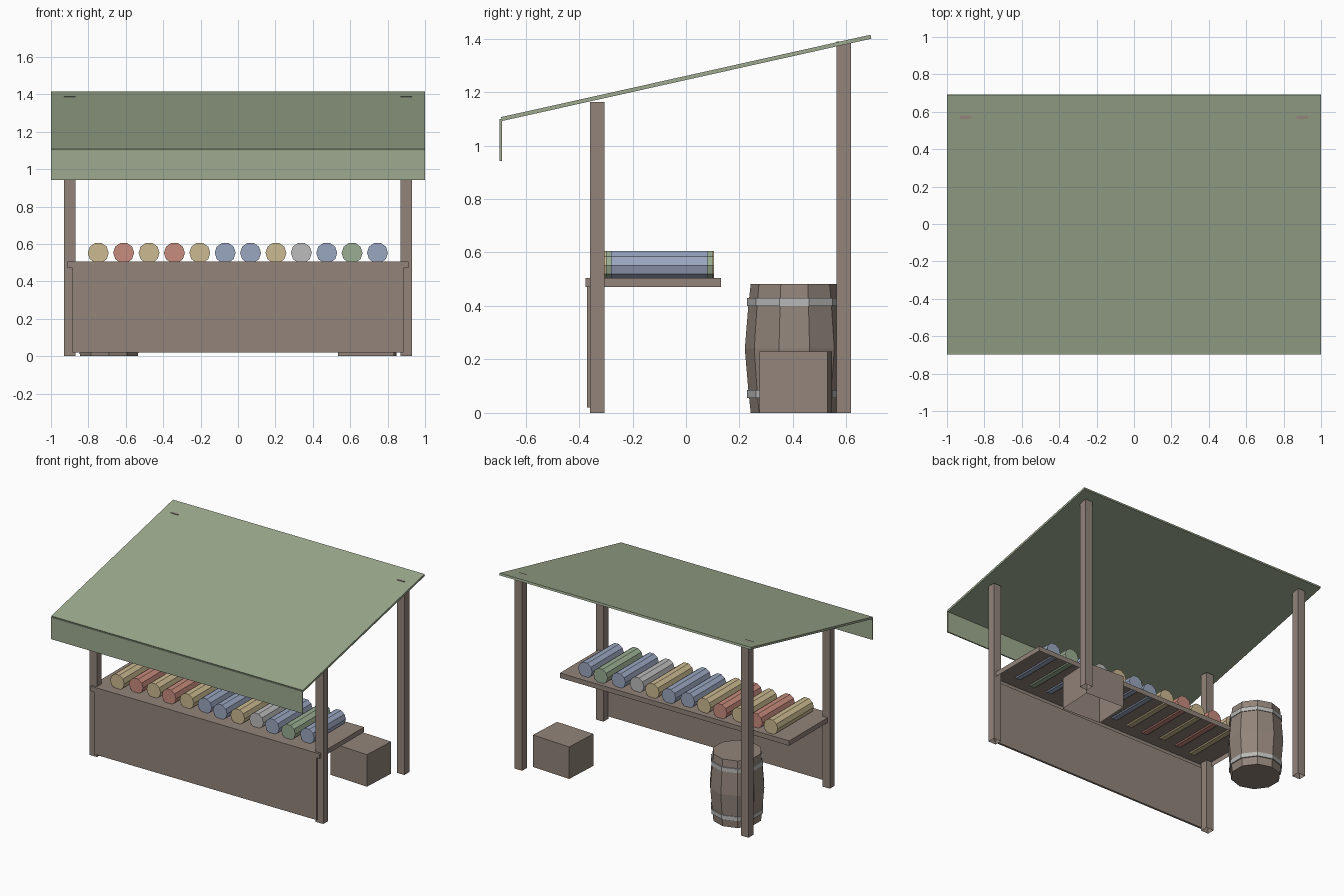
import bpy, bmesh, math
from mathutils import Matrix, Vector

cube = bpy.data.objects.get("Cube")
if cube:
    bpy.data.objects.remove(cube, do_unlink=True)


def material(name, rgb):
    """Make a flat material from 8-bit display values."""
    linear = [((c / 255 + 0.055) / 1.055) ** 2.4 for c in rgb] + [1]
    mat = bpy.data.materials.new(name)
    mat.use_nodes = True
    mat.diffuse_color = linear
    node = next(n for n in mat.node_tree.nodes if n.type == 'BSDF_PRINCIPLED')
    node.inputs["Base Color"].default_value = linear
    node.inputs["Roughness"].default_value = 0.9
    return mat


WOOD = material("weathered wood", (146, 132, 122))
CANVAS = material("canvas green", (157, 170, 143))
METAL = material("hoop grey", (185, 185, 184))
CLOTH = {
    "tan": material("cloth tan", (204, 186, 145)),
    "red": material("cloth red", (200, 140, 126)),
    "blue": material("cloth blue", (155, 167, 193)),
    "grey": material("cloth grey", (188, 188, 188)),
    "green": material("cloth green", (155, 174, 147)),
}


def add_object(name, bm, mat):
    bmesh.ops.recalc_face_normals(bm, faces=bm.faces)
    mesh = bpy.data.meshes.new(name)
    bm.to_mesh(mesh)
    bm.free()
    mesh.materials.append(mat)
    obj = bpy.data.objects.new(name, mesh)
    bpy.context.collection.objects.link(obj)
    return obj


def box(name, x, y, z, mat, open_bottom=False):
    """Box from (min, max) ranges, optionally hollow underneath."""
    bm = bmesh.new()
    size = [b - a for a, b in (x, y, z)]
    bmesh.ops.create_cube(bm, size=1, matrix=Matrix.Diagonal((*size, 1)))
    if open_bottom:
        bm.normal_update()
        under = [f for f in bm.faces if f.normal.z < -0.9]
        bmesh.ops.delete(bm, geom=under, context='FACES_ONLY')
    obj = add_object(name, bm, mat)
    obj.location = [(a + b) / 2 for a, b in (x, y, z)]
    return obj


def lathe(name, profile, location, mat, sides=10, closed=False):
    """Faceted solid from (radius, height) rings; closed makes a hoop."""
    bm = bmesh.new()
    rings = []
    for r, h in profile:
        angles = [math.pi / 2 + math.tau * i / sides for i in range(sides)]
        rings.append([bm.verts.new((r * math.cos(a), r * math.sin(a), h)) for a in angles])
    pairs = list(zip(rings, rings[1:]))
    if closed:
        pairs.append((rings[-1], rings[0]))
    else:
        bm.faces.new(rings[0])
        bm.faces.new(rings[-1])
    for low, high in pairs:
        for i in range(sides):
            j = (i + 1) % sides
            bm.faces.new((low[i], low[j], high[j], high[i]))
    obj = add_object(name, bm, mat)
    obj.location = location
    return obj


# Four posts
for side, s in (("left", 1), ("right", -1)):
    x = sorted((s * 0.87, s * 0.93))
    box(f"front_post_{side}", x, (-0.36, -0.305), (0, 1.162), WOOD, True)
    box(f"back_post_{side}", x, (0.562, 0.618), (0, 1.389), WOOD, True)

# Sloping awning and hanging front flap
low, high = Vector((0, -0.69, 1.099)), Vector((0, 0.692, 1.407))
run = high - low
awning = box("awning", (-1, 1), (0, run.length), (0, 0.015), CANVAS)
awning.location = (low + high) / 2
awning.rotation_euler.x = math.atan2(run.z, run.y)
box("awning_flap", (-1, 1), (-0.697, -0.688), (0.942, 1.1), CANVAS)

# Counter
box("counter_top", (-0.912, 0.912), (-0.375, 0.13), (0.47, 0.505), WOOD, True)
box("counter_front", (-0.885, 0.885), (-0.37, -0.355), (0.02, 0.47), WOOD)

# Row of cloth rolls
order = "tan red tan red tan blue blue tan grey blue green blue".split()
lengths = (0.41, 0.37, 0.36, 0.40, 0.38, 0.36, 0.40, 0.39, 0.35, 0.38, 0.40, 0.36)
for i, (colour, length) in enumerate(zip(order, lengths)):
    x = -0.747 + i * 0.1357
    roll = lathe(f"cloth_roll_{i + 1}", [(0.056, -length / 2), (0.056, length / 2)],
                 (x, -0.1, 0.552), CLOTH[colour])
    # Lay the roll down with a flat side underneath
    roll.rotation_euler = (math.pi / 2, math.pi / 10, 0)
    roll.rotation_euler = (Matrix.Rotation(math.pi / 2, 3, 'X')
                           @ Matrix.Rotation(math.pi / 10, 3, 'Z')).to_euler()

# Barrel with two hoops
barrel_at = (-0.69, 0.405, 0)
lathe("barrel", [(0.163, 0), (0.172, 0.085), (0.185, 0.24), (0.172, 0.4), (0.163, 0.482)],
      barrel_at, WOOD)
for name, z in (("lower_hoop", 0.055), ("upper_hoop", 0.4)):
    lathe(f"barrel_{name}", [(0.16, z), (0.177, z), (0.177, z + 0.03), (0.16, z + 0.03)],
          barrel_at, METAL, closed=True)

# Crate
crate = box("crate", (0.54, 0.84), (0.282, 0.538), (0, 0.23), WOOD, True)
crate.rotation_euler.z = math.radians(-3)
